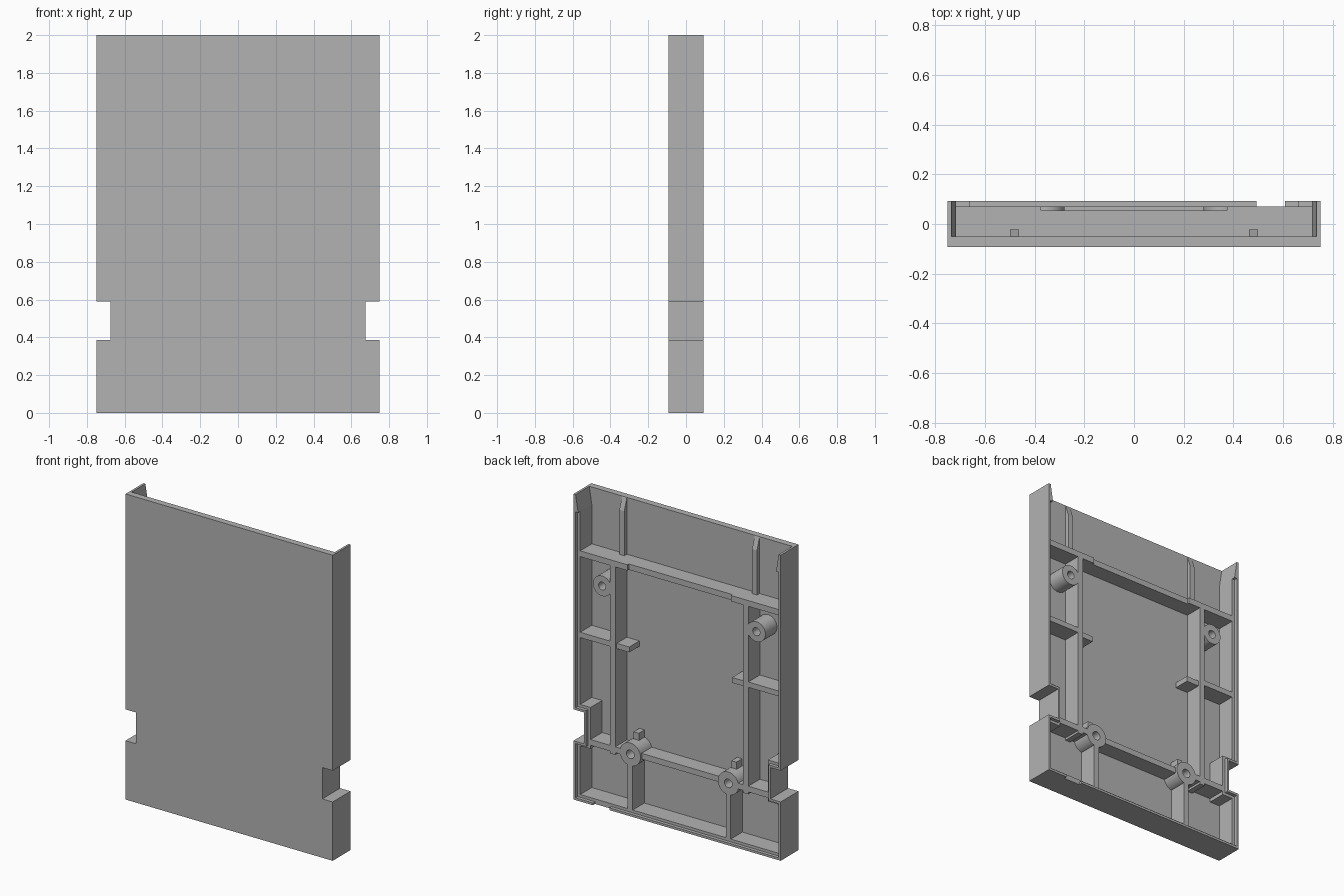
import bpy, bmesh, math
from mathutils import Matrix, Vector

cube = bpy.data.objects.get("Cube")
if cube:
    bpy.data.objects.remove(cube, do_unlink=True)

grey = bpy.data.materials.new("plain grey")
grey.use_nodes = True
grey.diffuse_color = (0.45, 0.45, 0.45, 1)
grey.node_tree.nodes["Principled BSDF"].inputs["Base Color"].default_value = (0.45, 0.45, 0.45, 1)

FRONT, FLOOR, RIB, LOW_RIB, RIM = -0.092, -0.05, 0.07, 0.055, 0.092
ROOT = FLOOR - 0.01          # parts are sunk slightly into the front panel
LIP, WALL = 0.015, 0.033
LIP_TOP = 1.886


def finish(name, bm):
    bmesh.ops.recalc_face_normals(bm, faces=bm.faces)
    mesh = bpy.data.meshes.new(name)
    bm.to_mesh(mesh)
    bm.free()
    mesh.materials.append(grey)
    obj = bpy.data.objects.new(name, mesh)
    bpy.context.collection.objects.link(obj)
    return obj


def prism(name, outline, y0, y1):
    """Extrude an x-z outline from y0 to y1."""
    bm = bmesh.new()
    face = bm.faces.new([bm.verts.new((x, y0, z)) for x, z in outline])
    made = bmesh.ops.extrude_face_region(bm, geom=[face])["geom"]
    moved = [v for v in made if isinstance(v, bmesh.types.BMVert)]
    bmesh.ops.translate(bm, verts=moved, vec=(0, y1 - y0, 0))
    return finish(name, bm)


def box(name, x0, x1, z0, z1, y1, y0=ROOT):
    return prism(name, [(x0, z0), (x1, z0), (x1, z1), (x0, z1)], y0, y1)


def edge_path(inset, top):
    """Open U-shaped path down one side, along the bottom and up the other."""
    side, grip = 0.75 - inset, 0.675 - inset
    half = [(side, inset), (side, 0.385 - inset), (grip, 0.385 - inset),
            (grip, 0.59 + inset), (side, 0.59 + inset), (side, top)]
    return [(-x, z) for x, z in reversed(half)] + half


def tube(name, x, z, radius, hole, y1):
    """Hollow screw boss standing on the front panel."""
    bm = bmesh.new()
    ring = [bm.verts.new((r, y, 0)) for r, y in
            ((hole, ROOT), (radius, ROOT), (radius, y1), (hole, y1))]
    edges = [bm.edges.new((ring[i], ring[(i + 1) % 4])) for i in range(4)]
    bmesh.ops.spin(bm, geom=ring + edges, cent=(0, 0, 0), axis=(0, 1, 0),
                   angle=math.tau, steps=32, use_merge=True)
    bmesh.ops.remove_doubles(bm, verts=bm.verts, dist=0.0001)
    bmesh.ops.transform(bm, matrix=Matrix.Translation(Vector((x, 0, z))), verts=bm.verts)
    obj = finish(name, bm)
    bpy.ops.object.select_all(action='DESELECT')
    obj.select_set(True)
    bpy.context.view_layer.objects.active = obj
    bpy.ops.object.shade_smooth_by_angle()
    return obj


# Front panel and stepped perimeter wall
prism("front_panel", edge_path(0, 2), FRONT, FLOOR)
outer_lip = prism("outer_wall_lip", edge_path(0, 2) + edge_path(LIP, 2)[::-1], ROOT, RIM)
prism("inner_wall", edge_path(LIP, LIP_TOP) + edge_path(WALL, LIP_TOP)[::-1], ROOT, RIB)

# Rounded pry notch in the bottom lip
arc = [(0.55 + 0.06 * math.cos(i * math.tau / 32), 0.06 * math.sin(i * math.tau / 32))
       for i in range(32)]
cutter = prism("pry_notch_cutter", arc, RIB, RIM + 0.05)
cutter.hide_render = True
cutter.hide_viewport = True
cut = outer_lip.modifiers.new("pry notch", 'BOOLEAN')
cut.operation = 'DIFFERENCE'
cut.solver = 'EXACT'
cut.object = cutter

# Cross ribs, lower in the middle span
box("upper_rib_middle", -0.375, 0.375, 1.59, 1.628, LOW_RIB)
box("lower_rib_middle", -0.3, 0.3, 0.375, 0.413, LOW_RIB)

for s, side in ((1, "left"), (-1, "right")):
    def pair(name, x0, x1, z0, z1, y1):
        box(f"{side}_{name}", s * x0, s * x1, z0, z1, y1)

    # Tapered lead-in at the open top of the side wall
    a, b = s * (0.75 - LIP), s * (0.75 - WALL)
    prism(f"{side}_wall_lead_in", [(a, LIP_TOP), (b, LIP_TOP), (a, 2)], ROOT, RIM)

    # Ribs
    pair("upper_rib_end", 0.375, 0.72, 1.59, 1.628, RIB)
    pair("lower_rib_end", 0.41, 0.645, 0.375, 0.413, RIB)
    pair("long_rib", 0.463, 0.5, 0.36, 1.6, RIB)
    pair("side_rib", 0.49, 0.72, 1.06, 1.095, RIB)
    pair("side_rib_tab", 0.372, 0.47, 1.05, 1.085, LOW_RIB)
    pair("bottom_rib", 0.337, 0.373, 0.03, 0.33, RIB)
    pair("locating_peg", 0.335, 0.372, 0.44, 0.513, 0.01)

    # Guide rail with a sloped top end
    bm = bmesh.new()
    profile = [(ROOT, 1.62), (-0.023, 1.62), (-0.023, 1.92), (FLOOR, 2), (ROOT, 2)]
    face = bm.faces.new([bm.verts.new((s * 0.463, y, z)) for y, z in profile])
    made = bmesh.ops.extrude_face_region(bm, geom=[face])["geom"]
    bmesh.ops.translate(bm, vec=(s * 0.035, 0, 0),
                        verts=[v for v in made if isinstance(v, bmesh.types.BMVert)])
    finish(f"{side}_guide_rail", bm)

    # Screw bosses
    tube(f"{side}_upper_boss", s * 0.558, 1.44, 0.066, 0.026, RIB)
    tube(f"{side}_lower_boss", s * 0.355, 0.393, 0.075, 0.028, RIB)
